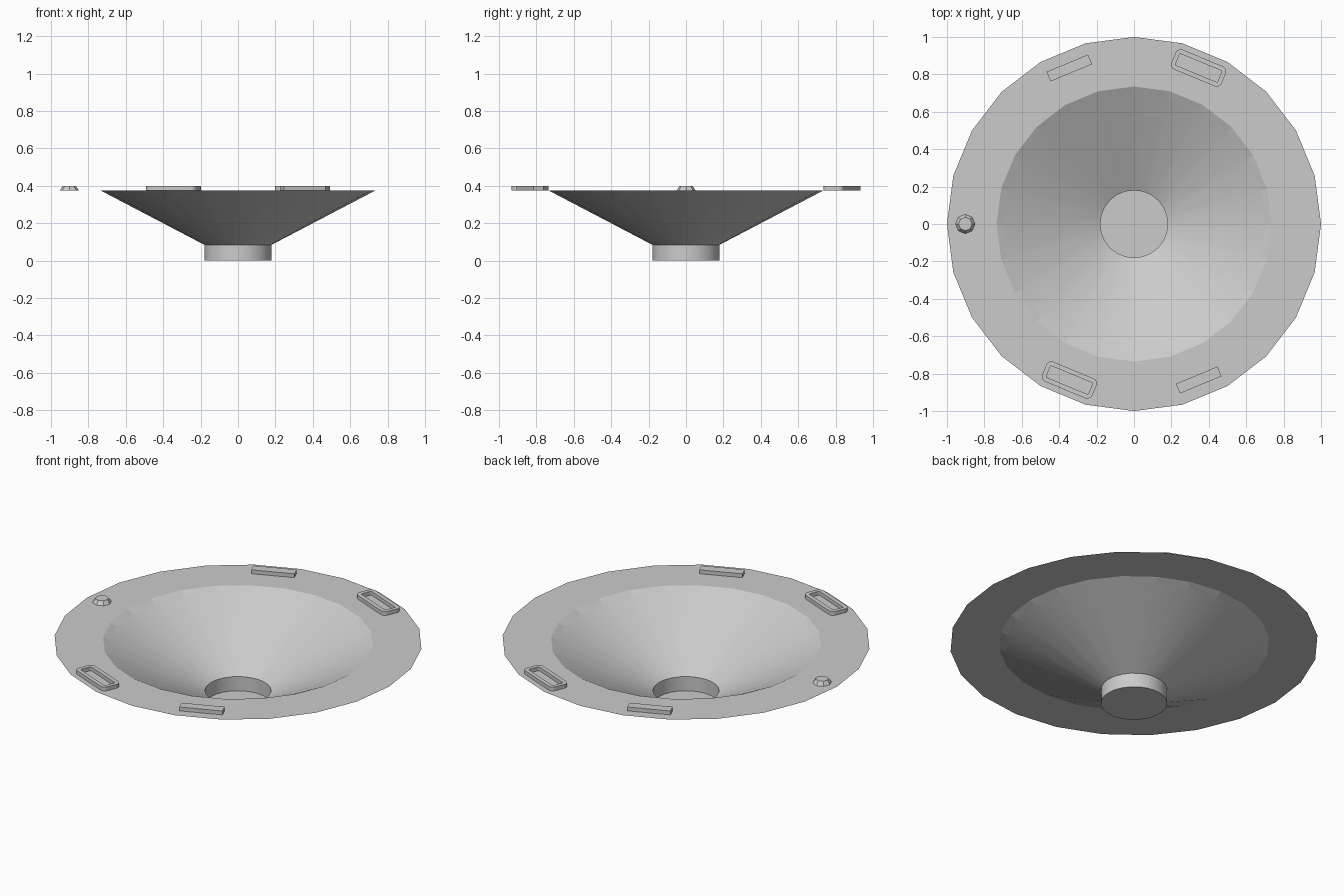
import bpy, bmesh, math
from mathutils import Matrix

if "Cube" in bpy.data.objects:
    bpy.data.objects.remove(bpy.data.objects["Cube"])

Z = 0.375      # flange level
H = 0.023      # height of the raised parts


def finish(bm, name, matrix=None):
    mesh = bpy.data.meshes.new(name)
    bm.to_mesh(mesh)
    bm.free()
    obj = bpy.data.objects.new(name, mesh)
    bpy.context.collection.objects.link(obj)
    if matrix is not None:
        obj.matrix_world = matrix
    return obj


def skin(bm, rings, smooth=()):
    """Join successive closed rings with quads."""
    loops = [[bm.verts.new(p) for p in r] for r in rings]
    for i, (a, b) in enumerate(zip(loops, loops[1:])):
        n = len(a)
        for j in range(n):
            k = (j + 1) % n
            f = bm.faces.new((a[j], a[k], b[k], b[j]))
            f.smooth = i in smooth
    return loops


def circle(r, z, n=24):
    return [(r * math.cos(2 * math.pi * i / n), r * math.sin(2 * math.pi * i / n), z)
            for i in range(n)]


def rounded(l, w, r, z, steps=3):
    pts = []
    for q, (sx, sy) in enumerate(((1, 1), (-1, 1), (-1, -1), (1, -1))):
        for s in range(steps + 1):
            a = math.pi / 2 * (q + s / steps)
            pts.append((sx * (l / 2 - r) + r * math.cos(a),
                        sy * (w / 2 - r) + r * math.sin(a), z))
    return pts


def on_rim(deg):
    """Placement on the flange, local x along the rim."""
    return (Matrix.Rotation(math.radians(deg), 4, 'Z')
            @ Matrix.Translation((0.903, 0, Z))
            @ Matrix.Rotation(math.radians(90), 4, 'Z'))


# Thin funnel: neck, cone, narrow lip band and flat flange
bm = bmesh.new()
profile = [(0.18, 0), (0.18, 0.085), (0.70, 0.357), (0.735, Z), (1.0, Z)]
loops = skin(bm, [circle(r, z) for r, z in profile], smooth=(0, 1))
bm.faces.new(list(reversed(loops[0])))
for a, b in ((0, 1), (1, 1), (2, 1), (3, 1)):
    ring = loops[a]
    for j in range(24):
        e = bm.edges.get((ring[j], ring[(j + 1) % 24]))
        e.smooth = False
# consistent upward-facing inside of the thin shell
bmesh.ops.recalc_face_normals(bm, faces=bm.faces)
finish(bm, "funnel_with_flange")

# Two plain bars
for i, deg in enumerate((112.5, 292.5)):
    bm = bmesh.new()
    bmesh.ops.create_cube(bm, size=1, matrix=Matrix.Translation((0, 0, H / 2))
                          @ Matrix.Diagonal((0.24, 0.056, H, 1)))
    finish(bm, f"key_bar_{i + 1}", on_rim(deg))

# Two rounded frames that receive the bars
for i, deg in enumerate((67.5, 247.5)):
    bm = bmesh.new()
    skin(bm, [rounded(0.29, 0.115, 0.028, 0), rounded(0.29, 0.115, 0.028, H),
              rounded(0.244, 0.066, 0.006, H), rounded(0.244, 0.066, 0.006, 0)])
    bmesh.ops.recalc_face_normals(bm, faces=bm.faces)
    finish(bm, f"key_frame_{i + 1}", on_rim(deg))

# Tapered locating peg
bm = bmesh.new()
bmesh.ops.create_cone(bm, cap_ends=True, segments=8, radius1=0.052,
                      radius2=0.036, depth=H)
finish(bm, "locating_peg", Matrix.Translation((-0.902, 0, Z + H / 2)))
